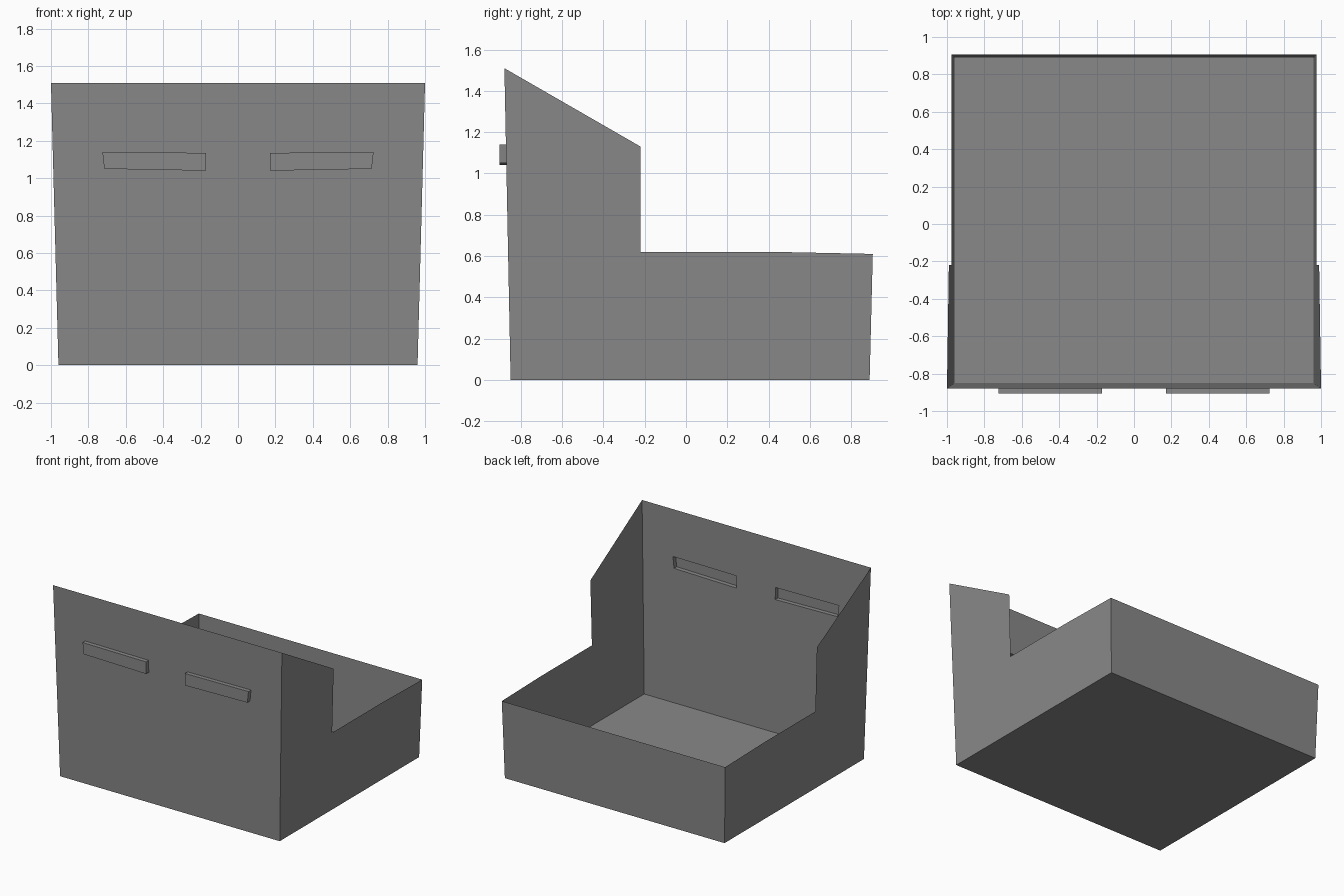
import bpy
import bmesh
from mathutils import Vector

if "Cube" in bpy.data.objects:
    bpy.data.objects.remove(bpy.data.objects["Cube"])

grey = bpy.data.materials.new("plain grey")
grey.diffuse_color = (0.25, 0.25, 0.25, 1)
grey.use_nodes = True
grey.node_tree.nodes["Principled BSDF"].inputs["Base Color"].default_value = grey.diffuse_color


# The thin walls lean slightly outwards with height
def side_x(z):
    return 0.96 + 0.0265 * z


def front_y(z):
    return -0.85 - 0.02 * z


def back_y(z):
    return 0.89 + 0.025 * z


def finish(bm, name):
    mesh = bpy.data.meshes.new(name)
    bm.to_mesh(mesh)
    bm.free()
    mesh.materials.append(grey)
    bpy.context.collection.objects.link(bpy.data.objects.new(name, mesh))


# Grip outline (x, z) on the right half; mirrored for the left
GRIP = [(0.17, 1.04), (0.715, 1.05), (0.725, 1.14), (0.17, 1.135)]
GRIP_Y = -0.905


def grip_outline(s):
    return [(s * x, z) for x, z in GRIP]


# Side wall outline (y, z), from the lower front corner round to the upper front
PROFILE = [(front_y(0), 0), (back_y(0), 0), (back_y(0.61), 0.61), (0.42, 0.62),
           (-0.22, 0.62), (-0.22, 1.13), (front_y(1.51), 1.51)]

# Open bin: side walls, floor and back wall
bm = bmesh.new()
right, left = [[bm.verts.new((s * side_x(z), y, z)) for y, z in PROFILE] for s in (1, -1)]
bm.faces.new(right)
bm.faces.new(left[::-1])
floor = bm.faces.new((left[0], left[1], right[1], right[0]))
bm.faces.new((right[1], left[1], left[2], right[2]))

# Front wall with an opening behind each grip
corners = [left[0], right[0], right[-1], left[-1]]
loops = [corners]
for s in (1, -1):
    loops.append([bm.verts.new((x, front_y(z), z)) for x, z in grip_outline(s)])
edges = []
for loop in loops:
    for a, b in zip(loop, loop[1:] + loop[:1]):
        edges.append(bm.edges.get((a, b)) or bm.edges.new((a, b)))
bmesh.ops.triangle_fill(bm, edges=edges, use_beauty=True, normal=Vector((0, -1, 0)))
bmesh.ops.recalc_face_normals(bm, faces=bm.faces)
floor.normal_update()
if floor.normal.z > 0:
    bmesh.ops.reverse_faces(bm, faces=bm.faces)
finish(bm, "open_bin")

# Hollow grips, pushed out from the front wall and open on the inside
for s, name in ((1, "right_grip"), (-1, "left_grip")):
    bm = bmesh.new()
    inner = [bm.verts.new((x, front_y(z), z)) for x, z in grip_outline(s)]
    outer = [bm.verts.new((x, GRIP_Y, z)) for x, z in grip_outline(s)]
    cap = bm.faces.new(outer)
    for i in range(4):
        j = (i + 1) % 4
        bm.faces.new((inner[i], inner[j], outer[j], outer[i]))
    bmesh.ops.recalc_face_normals(bm, faces=bm.faces)
    cap.normal_update()
    if cap.normal.y > 0:
        bmesh.ops.reverse_faces(bm, faces=bm.faces)
    finish(bm, name)
